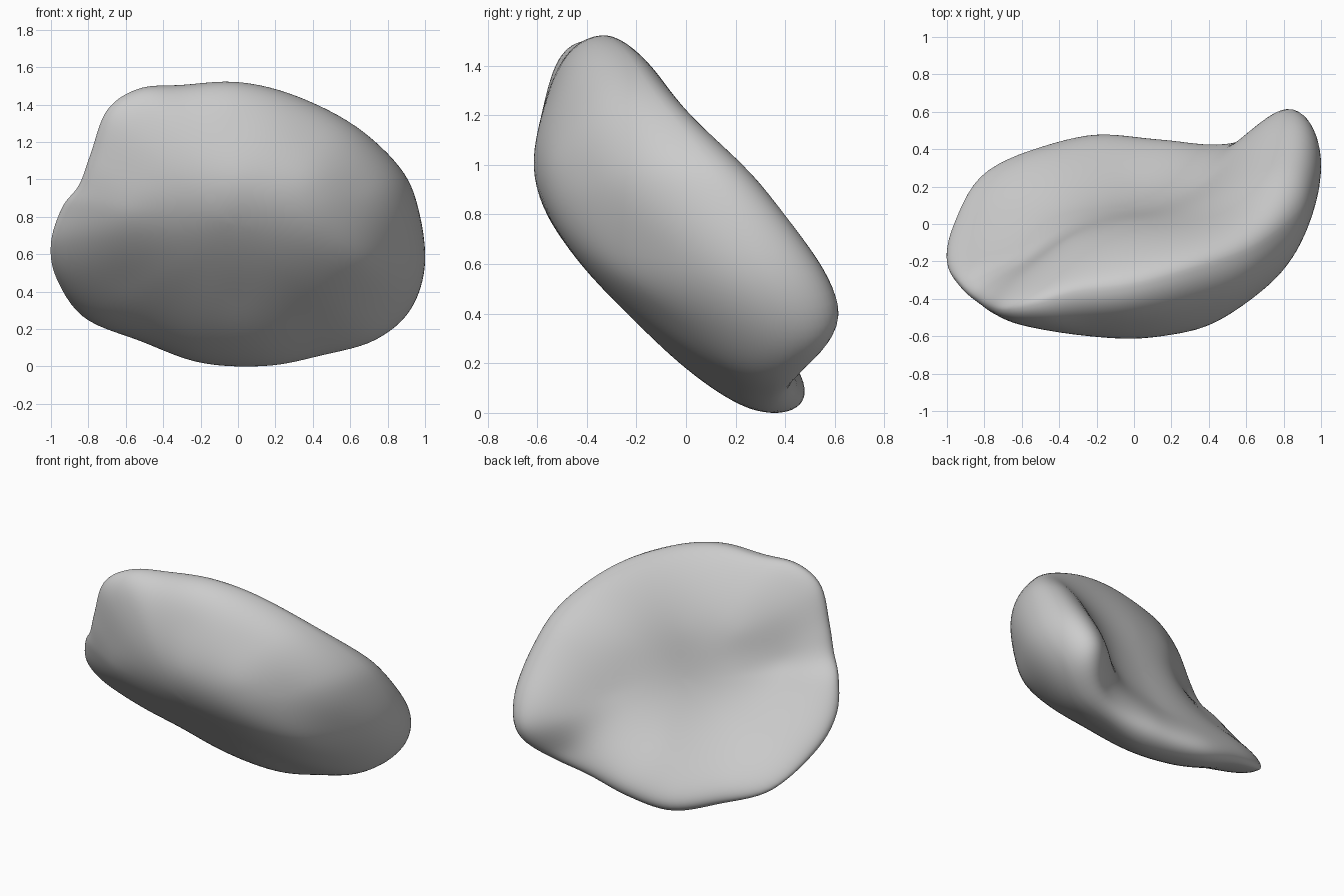
import bpy, bmesh, math
from mathutils import Vector

if "Cube" in bpy.data.objects:
    bpy.data.objects.remove(bpy.data.objects["Cube"])

CX, CZ = 0.0, 0.75      # middle of the outline
SEG, RINGS = 128, 30

# Outer edge seen from the front: x, y, z, running counter-clockwise
RIM = [Vector(p) for p in (
    (1.0, .33, .55), (.96, .17, .86), (.86, .04, 1.07), (.62, -.13, 1.29), (.3, -.24, 1.45),
    (0, -.32, 1.52), (-.3, -.36, 1.505), (-.53, -.42, 1.485), (-.7, -.45, 1.37),
    (-.79, -.42, 1.13), (-.85, -.38, .97), (-.94, -.3, .85), (-1, -.2, .66),
    (-.97, -.03, .47), (-.82, .24, .26), (-.52, .36, .135), (-.2, .4, .02),
    (.15, .34, .003), (.45, .34, .06), (.73, .37, .14), (.92, .43, .3))]

# Depth readings: x, z, y
FRONT = [(0, 1.0, -.615), (-.1, .8, -.56), (-.5, 1.3, -.55), (0, 1.3, -.54), (0, .6, -.42),
         (0, .37, -.2), (0, .18, 0), (-.6, 1.0, -.53), (-.6, .8, -.49), (-.8, .75, -.39),
         (-.6, .45, -.18), (.4, 1.0, -.54), (.4, .75, -.5), (.4, .3, -.1), (.65, .95, -.38),
         (.7, .78, -.33), (.7, .55, -.24), (.7, .35, -.02), (.87, .65, -.08), (.86, .85, -.16),
         (.4, 1.25, -.44)]
BACK = [(-.6, 1.2, -.27), (-.6, .92, -.2), (-.6, .5, .15), (-.8, .7, -.08), (-.55, .25, .38),
        (-.35, 1.1, -.08), (-.35, .85, -.02),
        (.75, .95, .27), (.8, .75, .43), (.82, .4, .62), (.6, .45, .48), (.4, .3, .38),
        (.4, .6, .24), (.4, .9, .14), (.4, 1.2, 0), (.1, 1.35, -.11), (0, 1.05, .02),
        (0, .7, .09), (0, .4, .25), (-.2, .12, .475), (.2, .12, .445), (.6, .22, .45),
        (.62, 1.12, .08)]


def rim_at(t):
    """Closed smooth curve through the rim points."""
    n = len(RIM)
    i, f = int(t) % n, t - int(t)
    a, b, c, d = (RIM[(i + k) % n] for k in (-1, 0, 1, 2))
    return .5 * (2 * b + (c - a) * f + (2 * a - 5 * b + 4 * c - d) * f * f
                 + (3 * b - a - 3 * c + d) * f ** 3)


LOOP = [rim_at(i * len(RIM) / SEG) for i in range(SEG)]


def roundness(r):
    return math.sqrt(max(0, 1 - r ** 4))


def kernel(x, z):
    d = x * x + z * z
    return d * math.log(d) if d > 1e-12 else 0


def solve(m):
    """Gaussian elimination on an augmented matrix."""
    n = len(m)
    for i in range(n):
        p = max(range(i, n), key=lambda k: abs(m[k][i]))
        m[i], m[p] = m[p], m[i]
        for k in range(n):
            if k != i:
                f = m[k][i] / m[i][i]
                m[k] = [a - f * b for a, b in zip(m[k], m[i])]
    return [m[i][n] / m[i][i] for i in range(n)]


def make_field(points):
    """Smooth sheet through depth readings, allowing for the rounded edge."""
    n, rows = len(points), []
    for i, (x, z, y) in enumerate(points):
        ang = math.atan2(z - CZ, x - CX)
        edge = min(LOOP, key=lambda p: abs(math.remainder(
            math.atan2(p.z - CZ, p.x - CX) - ang, math.tau)))
        r = min(.96, math.hypot(x - CX, z - CZ) / math.hypot(edge.x - CX, edge.z - CZ))
        s = roundness(r)
        row = [kernel(x - q[0], z - q[1]) for q in points] + [1, x, z]
        row[i] += .01
        rows.append(row + [(y - edge.y * (1 - s)) / s])
    for col in ([1] * n, [q[0] for q in points], [q[1] for q in points]):
        rows.append(col + [0, 0, 0, 0])
    w = solve(rows)
    return lambda x, z: (sum(w[i] * kernel(x - q[0], z - q[1]) for i, q in enumerate(points))
                         + w[n] + w[n + 1] * x + w[n + 2] * z)


# Front and back skins share the rim
bm = bmesh.new()
rim = [bm.verts.new(p) for p in LOOP]
for field, flip in ((make_field(FRONT), False), (make_field(BACK), True)):
    outer = rim
    for k in range(RINGS - 1, 0, -1):
        r = math.sin(k / RINGS * math.pi / 2)
        s = roundness(r)
        ring = []
        for p in LOOP:
            x, z = CX + (p.x - CX) * r, CZ + (p.z - CZ) * r
            ring.append(bm.verts.new((x, p.y * (1 - s) + field(x, z) * s, z)))
        for i in range(SEG):
            j = (i + 1) % SEG
            f = [outer[i], outer[j], ring[j], ring[i]]
            bm.faces.new(f[::-1] if flip else f)
        outer = ring
    mid = bm.verts.new((CX, field(CX, CZ), CZ))
    for i in range(SEG):
        f = [outer[i], outer[(i + 1) % SEG], mid]
        bm.faces.new(f[::-1] if flip else f)
rim_set = set(rim)
bmesh.ops.smooth_vert(bm, verts=[v for v in bm.verts if v not in rim_set], factor=.5,
                      use_axis_x=True, use_axis_y=True, use_axis_z=True)
bmesh.ops.recalc_face_normals(bm, faces=bm.faces)
for f in bm.faces:
    f.smooth = True
mesh = bpy.data.meshes.new("curved_stone")
bm.to_mesh(mesh)
bm.free()
stone = bpy.data.objects.new("curved_stone", mesh)
bpy.context.collection.objects.link(stone)
